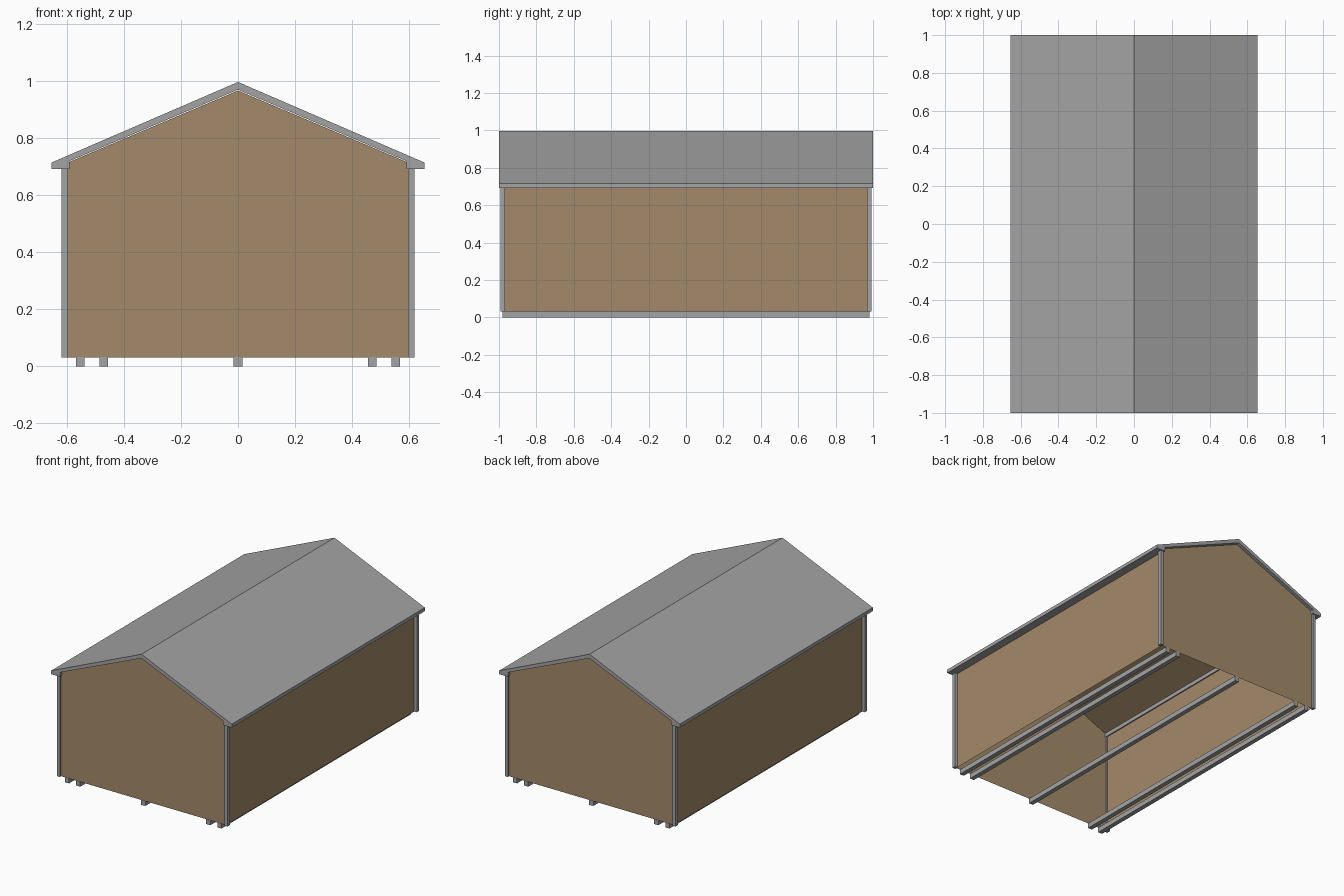
import bpy
import bmesh

if "Cube" in bpy.data.objects:
    bpy.data.objects.remove(bpy.data.objects["Cube"])


def material(name, color):
    m = bpy.data.materials.new(name)
    m.diffuse_color = (*color, 1)
    m.use_nodes = True
    m.node_tree.nodes["Principled BSDF"].inputs["Base Color"].default_value = m.diffuse_color
    return m


grey = material("grey metal", (0.37, 0.37, 0.37))
wood = material("tan wood", (0.37, 0.255, 0.145))


def finish(name, bm, mat):
    mesh = bpy.data.meshes.new(name)
    bm.to_mesh(mesh)
    bm.free()
    mesh.materials.append(mat)
    obj = bpy.data.objects.new(name, mesh)
    bpy.context.collection.objects.link(obj)
    return obj


def box(name, x0, x1, y0, y1, z0, z1, mat):
    bm = bmesh.new()
    bmesh.ops.create_cube(bm, size=1)
    for v in bm.verts:
        v.co = ((x0 + x1) / 2 + v.co.x * (x1 - x0),
                (y0 + y1) / 2 + v.co.y * (y1 - y0),
                (z0 + z1) / 2 + v.co.z * (z1 - z0))
    return finish(name, bm, mat)


def prism(name, half_profile, depth, mat, open_bottom=False):
    """Extrude a profile, mirrored across x = 0, between y = -depth and depth."""
    pts = half_profile + [(-x, z) for x, z in reversed(half_profile) if x > 0]
    bm = bmesh.new()
    face = bm.faces.new([bm.verts.new((x, -depth, z)) for x, z in pts])
    new = bmesh.ops.extrude_face_region(bm, geom=[face], use_keep_orig=True)
    moved = [g for g in new["geom"] if isinstance(g, bmesh.types.BMVert)]
    bmesh.ops.translate(bm, verts=moved, vec=(0, 2 * depth, 0))
    bmesh.ops.recalc_face_normals(bm, faces=bm.faces[:])
    if open_bottom:
        low = min(z for x, z in pts)
        floor = [f for f in bm.faces if all(abs(v.co.z - low) < 1e-4 for v in f.verts)]
        bmesh.ops.delete(bm, geom=floor, context='FACES_ONLY')
    return finish(name, bm, mat)


# Hollow wooden walls with gables and ceiling, open underneath
prism("walls", [(0, 0.968), (0.6, 0.714), (0.6, 0.031)], 0.98, wood, True)


# Roof: two slopes with boxed eaves, built as one mirrored outline
def roof():
    outer = [(0, 0.998), (0.655, 0.715), (0.655, 0.692), (0.592, 0.692), (0.592, 0.72)]
    inner = [(0, 0.971)]
    right = outer + inner
    bm = bmesh.new()
    for s in (1, -1):
        front = [bm.verts.new((s * x, -1, z)) for x, z in right]
        back = [bm.verts.new((s * x, 1, z)) for x, z in right]
        bm.faces.new(front)
        bm.faces.new(back)
        for i in range(len(right) - 1):
            bm.faces.new((front[i], front[i + 1], back[i + 1], back[i]))
    bmesh.ops.remove_doubles(bm, verts=bm.verts[:], dist=1e-4)
    bmesh.ops.recalc_face_normals(bm, faces=bm.faces[:])
    finish("roof", bm, grey)


roof()

# Corner trim posts
for sx in (-1, 1):
    for sy in (-1, 1):
        xs = sorted((sx * 0.597, sx * 0.619))
        ys = sorted((sy * 0.968, sy * 0.993))
        box("corner_trim", *xs, *ys, 0.031, 0.694, grey)

# Skid runners under the building
for x in (-0.553, -0.472, 0, 0.472, 0.553):
    w = 0.015
    box("skid_runner", x - w, x + w, -0.982, 0.982, 0, 0.032, grey)
